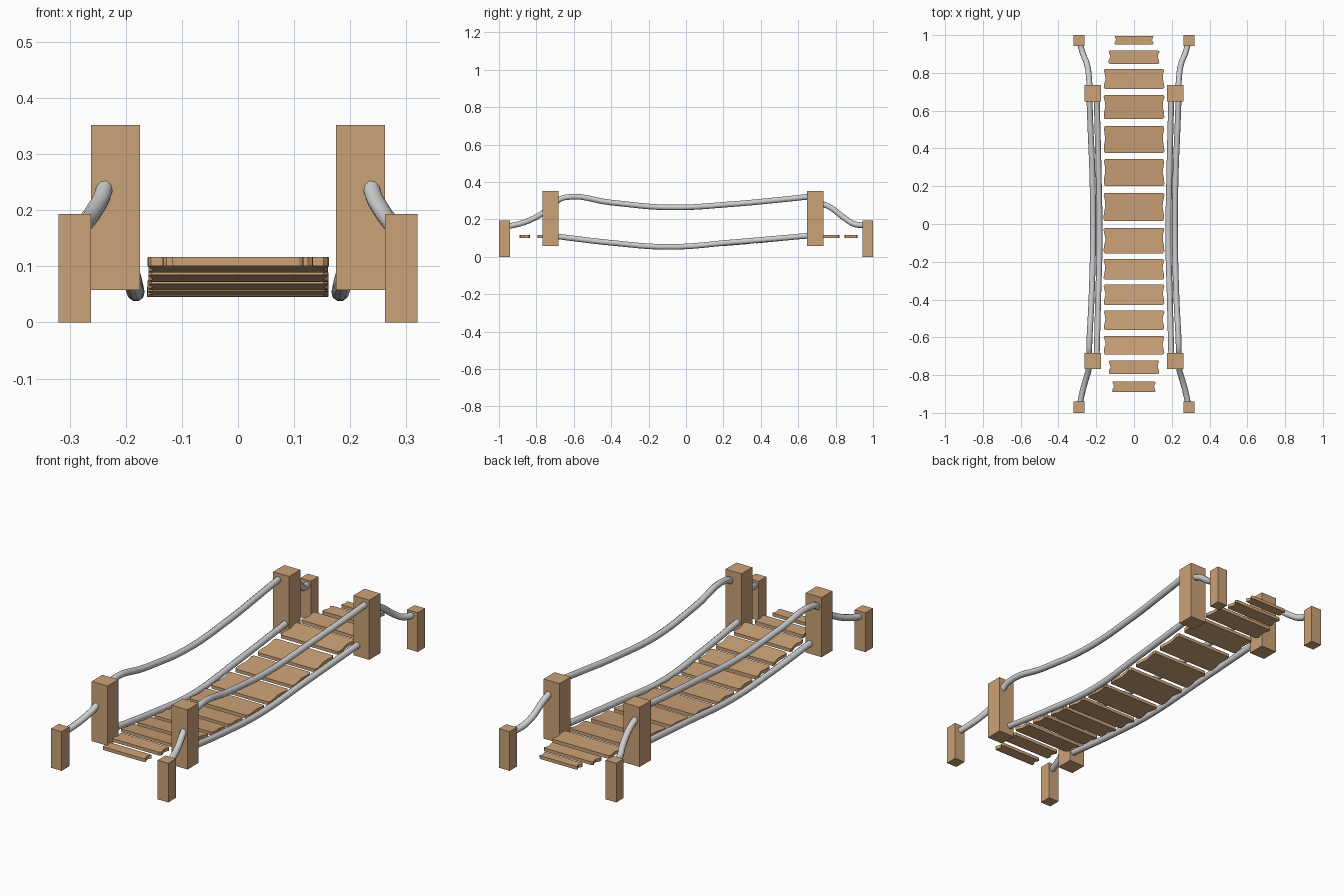
import bpy, bmesh, math, random

if "Cube" in bpy.data.objects:
    bpy.data.objects.remove(bpy.data.objects["Cube"])

random.seed(4)


def material(name, rgb):
    m = bpy.data.materials.new(name)
    m.diffuse_color = (*rgb, 1)
    m.use_nodes = True
    m.node_tree.nodes["Principled BSDF"].inputs["Base Color"].default_value = m.diffuse_color
    return m


WOOD = material("tan wood", (0.60, 0.36, 0.185))
ROPE = material("light grey rope", (0.62, 0.62, 0.62))


def link(name, mesh, mat):
    ob = bpy.data.objects.new(name, mesh)
    mesh.materials.clear()
    mesh.materials.append(mat)
    bpy.context.collection.objects.link(ob)
    return ob


def post(name, x0, x1, y0, y1, z0, z1):
    bm = bmesh.new()
    bmesh.ops.create_cube(bm, size=1)
    for v in bm.verts:
        v.co = (x1 if v.co.x > 0 else x0, y1 if v.co.y > 0 else y0, z1 if v.co.z > 0 else z0)
    if x1 < x0:
        bmesh.ops.reverse_faces(bm, faces=bm.faces)
    me = bpy.data.meshes.new(name)
    bm.to_mesh(me)
    bm.free()
    link(name, me, WOOD)


def rope(name, points, side, radius=0.0155):
    cu = bpy.data.curves.new(name, 'CURVE')
    cu.dimensions = '3D'
    cu.bevel_depth = radius
    cu.bevel_resolution = 3
    cu.resolution_u = 6
    cu.use_fill_caps = True
    sp = cu.splines.new('BEZIER')
    sp.bezier_points.add(len(points) - 1)
    for bp, (x, y, z) in zip(sp.bezier_points, points):
        bp.co = (side * x, y, z)
        bp.handle_left_type = bp.handle_right_type = 'AUTO'
    tmp = bpy.data.objects.new(name, cu)
    bpy.context.collection.objects.link(tmp)
    dg = bpy.context.evaluated_depsgraph_get()
    me = bpy.data.meshes.new_from_object(tmp.evaluated_get(dg))
    bpy.data.objects.remove(tmp)
    ob = link(name, me, ROPE)
    bpy.ops.object.select_all(action='DESELECT')
    ob.select_set(True)
    bpy.context.view_layer.objects.active = ob
    bpy.ops.object.shade_smooth_by_angle(angle=math.radians(50))


def deck_z(y):
    # sagging walkway height, level beyond the main posts
    if y < -0.09:
        t = min(1, (-0.09 - y) / 0.59)
    else:
        t = min(1, (y + 0.09) / 0.75)
    return 0.052 + 0.057 * t ** 1.5


def plank(name, y0, y1, half):
    # board outline with worn, slightly wavy ends
    yc, d = (y0 + y1) / 2, y1 - y0
    ends = [(-0.5, 0.007), (-0.42, 0.0), (-0.2, 0.003), (0.02, 0.009),
            (0.22, 0.006), (0.42, 0.0), (0.5, 0.006)]
    outline = [(half - i - random.uniform(0, 0.003), t * d) for t, i in ends]
    outline += [(-half + i + random.uniform(0, 0.003), t * d) for t, i in reversed(ends)]
    tilt = (deck_z(y1) - deck_z(y0)) / d
    zc = (deck_z(y0) + deck_z(y1)) / 2
    bm = bmesh.new()
    f = bm.faces.new([bm.verts.new((x, yc + y, zc + tilt * y - 0.008)) for x, y in outline])
    top = bmesh.ops.extrude_face_region(bm, geom=[f])
    for v in top['geom']:
        if isinstance(v, bmesh.types.BMVert):
            v.co.z += 0.016
    bmesh.ops.recalc_face_normals(bm, faces=bm.faces)
    me = bpy.data.meshes.new(name)
    bm.to_mesh(me)
    bm.free()
    link(name, me, WOOD)


# walkway planks: y start, y end, half width
planks = [(0.95, 0.996, 0.105), (0.847, 0.918, 0.137), (0.715, 0.82, 0.162), (0.555, 0.683, 0.162),
          (0.375, 0.518, 0.162), (0.2, 0.343, 0.162), (0.015, 0.165, 0.162), (-0.155, -0.02, 0.162),
          (-0.295, -0.185, 0.162), (-0.43, -0.32, 0.162), (-0.562, -0.457, 0.162),
          (-0.69, -0.592, 0.162), (-0.795, -0.722, 0.135), (-0.89, -0.835, 0.117)]
for i, p in enumerate(planks):
    plank(f"plank_{i + 1}", *p)

for side, s in (("left", -1), ("right", 1)):
    # main posts and small anchor posts
    post(f"front_post_{side}", s * 0.175, s * 0.262, -0.767, -0.682, 0.058, 0.352)
    post(f"back_post_{side}", s * 0.175, s * 0.262, 0.648, 0.735, 0.058, 0.352)
    post(f"front_anchor_{side}", s * 0.262, s * 0.32, -1.0, -0.94, 0, 0.193)
    post(f"back_anchor_{side}", s * 0.262, s * 0.32, 0.943, 1.0, 0, 0.193)
    # sagging handrail and deck ropes
    rope(f"handrail_rope_{side}", [(0.237, -0.71, 0.285), (0.237, -0.65, 0.317), (0.225, -0.4, 0.29),
                                   (0.217, -0.09, 0.264), (0.22, 0.25, 0.282), (0.23, 0.5, 0.305),
                                   (0.237, 0.69, 0.325)], s)
    rope(f"deck_rope_{side}", [(0.198, -0.72, 0.113), (0.19, -0.4, 0.075), (0.182, -0.09, 0.053),
                               (0.187, 0.25, 0.078), (0.198, 0.69, 0.116)], s)
    # anchor ropes to the small posts
    rope(f"front_anchor_rope_{side}", [(0.235, -0.73, 0.262), (0.241, -0.775, 0.228), (0.257, -0.83, 0.198),
                                       (0.272, -0.885, 0.178), (0.288, -0.96, 0.161)], s)
    rope(f"back_anchor_rope_{side}", [(0.235, 0.71, 0.29), (0.238, 0.77, 0.265), (0.25, 0.85, 0.205),
                                      (0.27, 0.9, 0.175), (0.288, 0.96, 0.168)], s)
